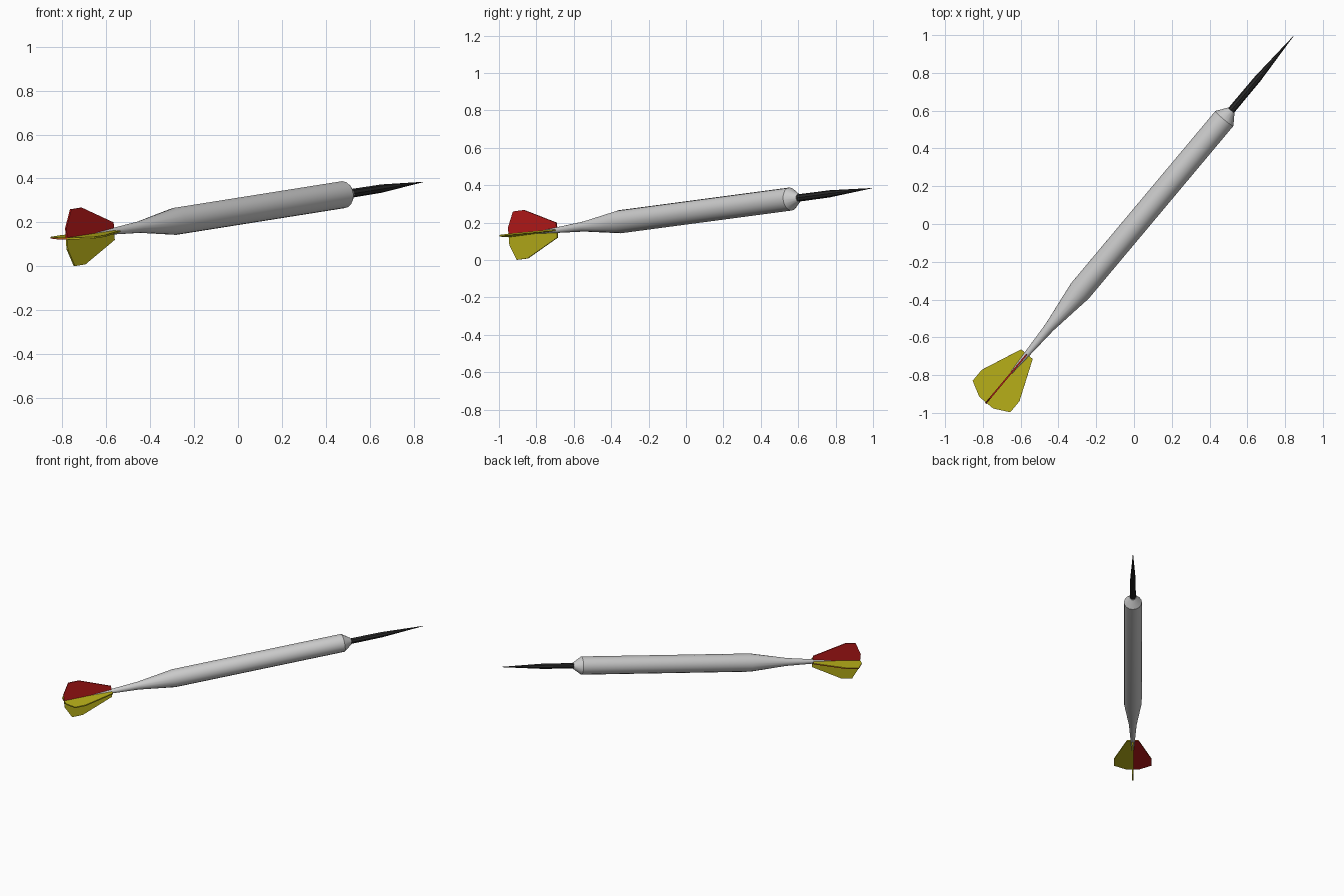
import bpy, bmesh, math
from mathutils import Matrix, Vector

if "Cube" in bpy.data.objects:
    bpy.data.objects.remove(bpy.data.objects["Cube"])

# Dart frame: X along the dart, Y to its left, Z up; origin at the shaft's tail end
ax = Vector((0.6423, 0.7665, 0.102)).normalized()
left = Vector((-0.7665, 0.6423, 0)).normalized()
up = ax.cross(left)
FRAME = Matrix.Translation((-0.649, -0.787, 0.147)) @ Matrix((ax, left, up)).transposed().to_4x4()


def material(name, color):
    m = bpy.data.materials.new(name)
    m.diffuse_color = (*color, 1)
    m.use_nodes = True
    m.node_tree.nodes["Principled BSDF"].inputs["Base Color"].default_value = m.diffuse_color
    return m


RED = material("red", (0.5, 0.01, 0.01))
YELLOW = material("yellow", (0.5, 0.45, 0.01))
BLACK = material("black", (0.02, 0.02, 0.02))


def finish(bm, name, mat=None):
    bmesh.ops.recalc_face_normals(bm, faces=bm.faces)
    me = bpy.data.meshes.new(name)
    bm.to_mesh(me)
    bm.free()
    ob = bpy.data.objects.new(name, me)
    bpy.context.collection.objects.link(ob)
    ob.matrix_world = FRAME
    if mat:
        me.materials.append(mat)
    return ob


def lathe(name, profile, sides, mat=None):
    """Turned part from (distance, radius) pairs, capped at both ends."""
    bm = bmesh.new()
    rings = []
    for s, r in profile:
        rings.append([bm.verts.new((s, r * math.cos(a), r * math.sin(a)))
                      for a in (2 * math.pi * i / sides for i in range(sides))])
    for a, b in zip(rings, rings[1:]):
        for i in range(sides):
            j = (i + 1) % sides
            bm.faces.new((a[i], a[j], b[j], b[i]))
    bm.faces.new(rings[0])
    bm.faces.new(rings[-1])
    ob = finish(bm, name, mat)
    bpy.ops.object.select_all(action='DESELECT')
    ob.select_set(True)
    bpy.context.view_layer.objects.active = ob
    bpy.ops.object.shade_smooth_by_angle(angle=math.radians(30))
    return ob


FIN = [(0.128, 0), (0.128, 0.04), (-0.09, 0.13), (-0.165, 0.13), (-0.208, 0.048), (-0.208, 0)]


def fin(name, angle, mat, lo=-0.004, hi=0.004):
    """Flat flight blade, turned about the dart's axis."""
    bm = bmesh.new()
    face = bm.faces.new([bm.verts.new((s, r, lo)) for s, r in FIN])
    ext = bmesh.ops.extrude_face_region(bm, geom=[face])
    bmesh.ops.translate(bm, vec=(0, 0, hi - lo),
                        verts=[v for v in ext["geom"] if isinstance(v, bmesh.types.BMVert)])
    bmesh.ops.rotate(bm, verts=bm.verts, matrix=Matrix.Rotation(math.radians(angle), 3, 'X'))
    finish(bm, name, mat)


# Barrel with tapered shaft and nose
lathe("barrel", [(0, 0.007), (0.315, 0.027), (0.568, 0.062), (1.765, 0.062), (1.822, 0.022)], 16)

# Metal point
lathe("point", [(1.80, 0.020), (2.04, 0.019), (2.337, 0.0008)], 8, BLACK)

# Four flights; the left one is yellow above and red below
fin("top_flight", 90, RED)
fin("bottom_flight", -90, YELLOW)
fin("right_flight", 180, YELLOW)
fin("left_flight_upper", 0, YELLOW, 0, 0.004)
fin("left_flight_lower", 0, RED, -0.004, 0)
